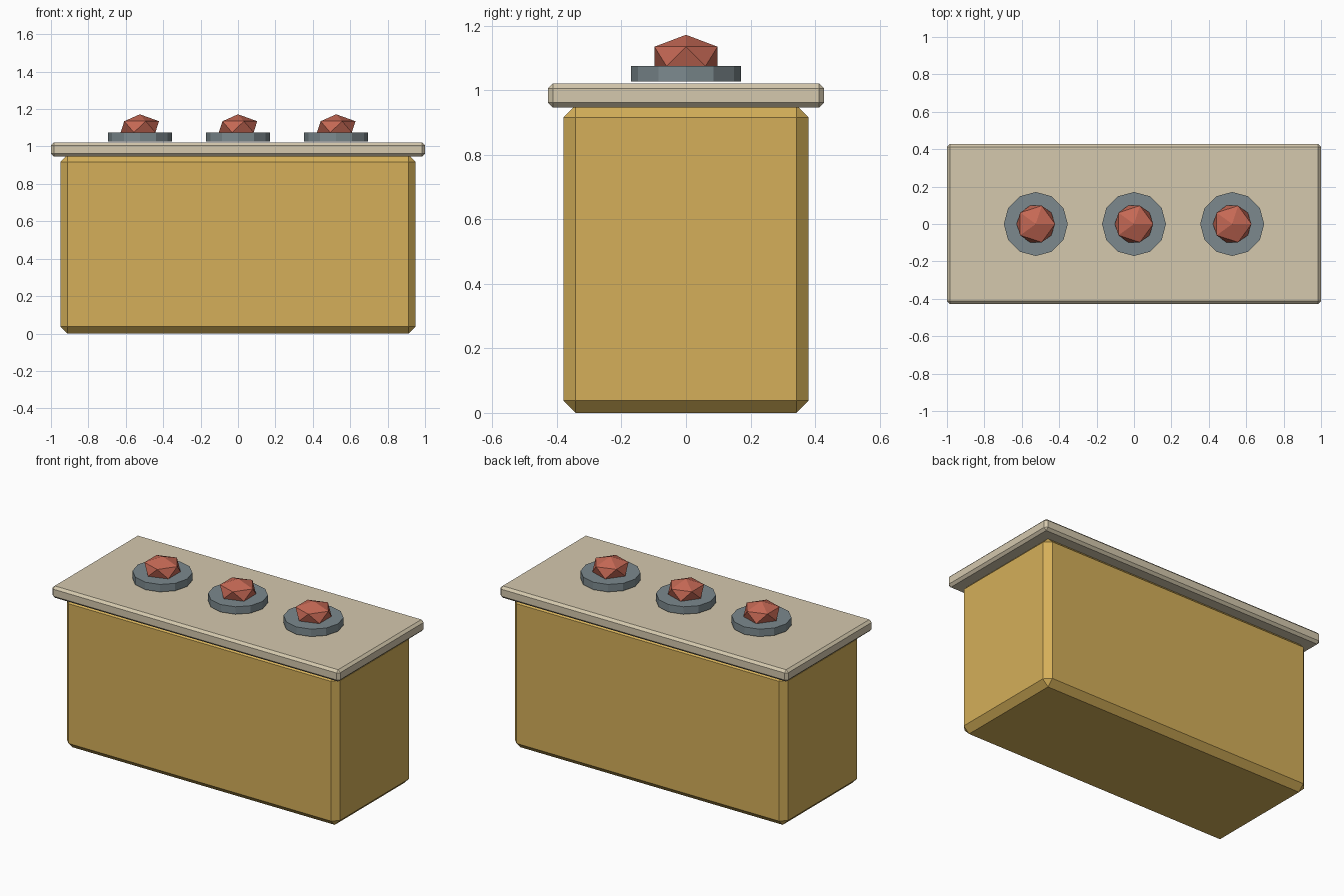
import bpy
import math

if "Cube" in bpy.data.objects:
    bpy.data.objects.remove(bpy.data.objects["Cube"])


def material(name, rgb):
    m = bpy.data.materials.new(name)
    m.diffuse_color = (*rgb, 1)
    m.use_nodes = True
    m.node_tree.nodes["Principled BSDF"].inputs["Base Color"].default_value = m.diffuse_color
    return m


ochre = material("ochre", (0.66, 0.43, 0.10))
stone = material("pale stone", (0.66, 0.58, 0.42))
slate = material("slate grey", (0.20, 0.25, 0.27))
red = material("brick red", (0.56, 0.14, 0.09))


def finish(name, mat):
    ob = bpy.context.object
    ob.name = name
    ob.data.materials.append(mat)
    return ob


def chamfered_box(name, half_x, half_y, z0, z1, chamfer, mat):
    bpy.ops.mesh.primitive_cube_add(size=2, location=(0, 0, (z0 + z1) / 2))
    ob = finish(name, mat)
    ob.scale = (half_x, half_y, (z1 - z0) / 2)
    bpy.ops.object.transform_apply(location=False, rotation=False, scale=True)
    bevel = ob.modifiers.new("chamfer", "BEVEL")
    bevel.width = chamfer
    bevel.segments = 1


# Counter body and overhanging top slab
chamfered_box("counter_body", 0.95, 0.38, 0.0, 0.954, 0.038, ochre)
chamfered_box("counter_top", 1.0, 0.428, 0.947, 1.021, 0.015, stone)

# Three round dishes, each holding a squashed faceted lump
for i, x in enumerate((-0.525, 0.0, 0.525), 1):
    bpy.ops.mesh.primitive_cylinder_add(vertices=12, radius=0.171, depth=0.047,
                                        location=(x, 0, 1.051))
    finish(f"dish_{i}", slate)
    bpy.ops.mesh.primitive_ico_sphere_add(subdivisions=1, radius=1,
                                          location=(x, 0, 1.105))
    lump = finish(f"lump_{i}", red)
    lump.scale = (0.115, 0.115, 0.067)
